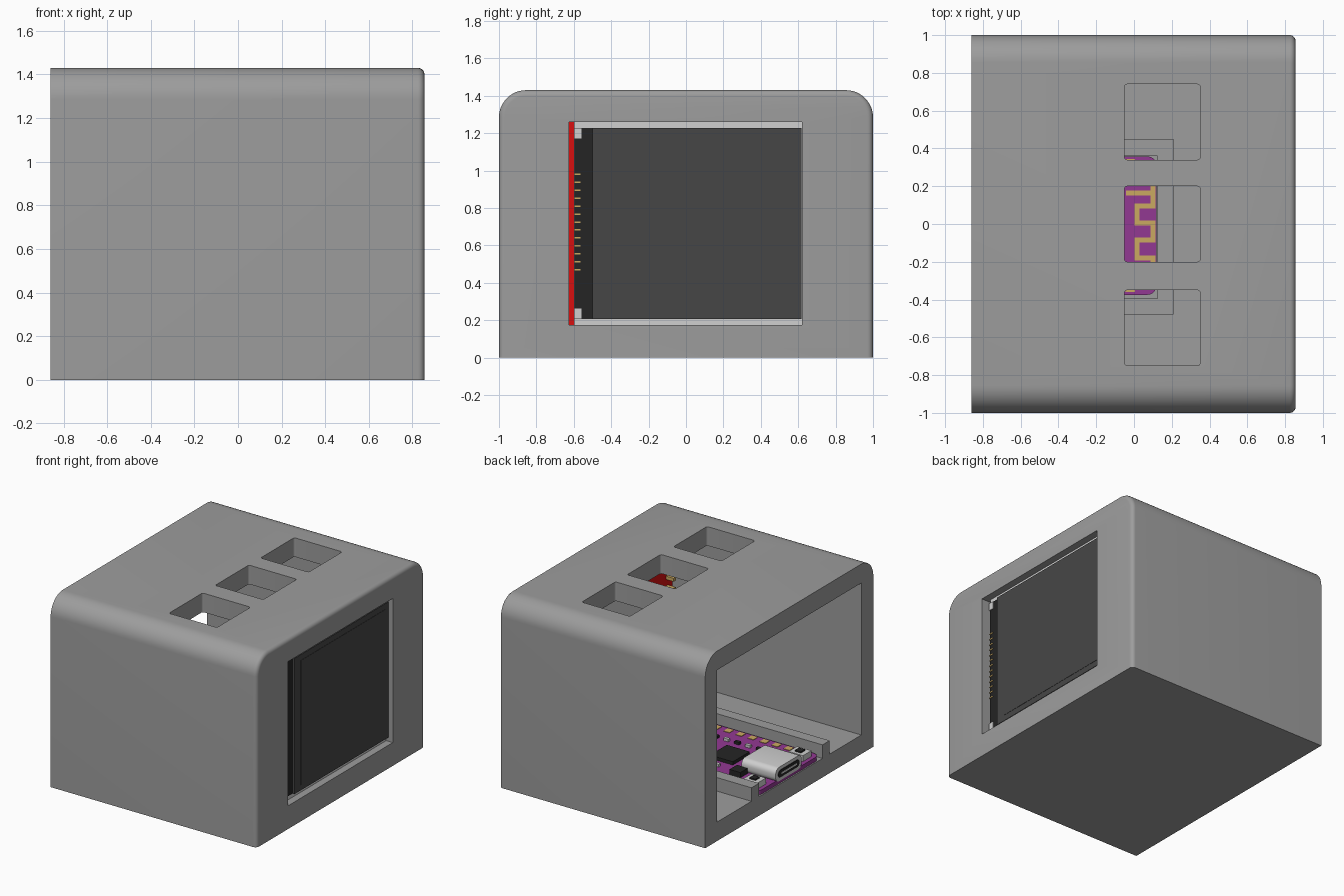
import bpy, bmesh, math
from mathutils import Vector

cube = bpy.data.objects.get("Cube")
if cube:
    bpy.data.objects.remove(cube, do_unlink=True)


def material(name, r, g, b):
    m = bpy.data.materials.new(name)
    m.use_nodes = True
    m.diffuse_color = (r, g, b, 1)
    m.node_tree.nodes["Principled BSDF"].inputs["Base Color"].default_value = (r, g, b, 1)
    return m


GREY = material("case grey", .337, .337, .337)
SILVER = material("silver", .63, .63, .63)
PANEL = material("screen charcoal", .062, .062, .062)
BLACK = material("black", .018, .018, .018)
RED = material("board red", .68, .005, .005)
PURPLE = material("board purple", .29, .04, .29)
GOLD = material("gold", .6, .4, .12)


def finish(name, bm, mat, smooth=False):
    bmesh.ops.recalc_face_normals(bm, faces=bm.faces[:])
    mesh = bpy.data.meshes.new(name)
    bm.to_mesh(mesh)
    bm.free()
    mesh.materials.append(mat)
    ob = bpy.data.objects.new(name, mesh)
    bpy.context.collection.objects.link(ob)
    if smooth:
        activate(ob)
        bpy.ops.object.shade_smooth_by_angle(angle=math.radians(30))
    return ob


def activate(ob):
    bpy.ops.object.select_all(action='DESELECT')
    ob.select_set(True)
    bpy.context.view_layer.objects.active = ob


def box(name, x, y, z, mat, round_axis=None, radius=0):
    """Box from three (low, high) ranges, optionally rounded along one axis."""
    bm = bmesh.new()
    bmesh.ops.create_cube(bm, size=1)
    for v in bm.verts:
        v.co = Vector([lo + (c + .5) * (hi - lo) for c, (lo, hi) in zip(v.co, (x, y, z))])
    if round_axis is not None:
        edges = [e for e in bm.edges
                 if abs((e.verts[0].co - e.verts[1].co).normalized()[round_axis]) > .9]
        bmesh.ops.bevel(bm, geom=edges, offset=radius, segments=5, profile=.5, affect='EDGES')
    return finish(name, bm, mat, round_axis is not None)


# Case shell: arched block with a softened screen-side rim
BACK, FRONT, TOP, WALL, R = -.86, .855, 1.43, .143, .145
bm = bmesh.new()
profile = [(-1, 0), (1, 0)]
for side, start in ((1, 0), (-1, 90)):
    for i in range(13):
        a = math.radians(start + i * 7.5)
        profile.append((side * (1 - R) + R * math.cos(a), TOP - R + R * math.sin(a)))
face = bm.faces.new([bm.verts.new((BACK, y, z)) for y, z in profile])
ext = bmesh.ops.extrude_face_region(bm, geom=[face])
for v in ext["geom"]:
    if isinstance(v, bmesh.types.BMVert):
        v.co.x = FRONT
rim = [e for e in bm.edges if all(v.co.x > .8 for v in e.verts)
       and max(v.co.z for v in e.verts) > .01]
bmesh.ops.bevel(bm, geom=rim, offset=.03, segments=5, profile=.5, affect='EDGES')
case = finish("case", bm, GREY)

# Cavity open at the back, screen opening, three top windows
inner = 1 - WALL
cutters = [
    box("cavity_cutter", (-1.2, FRONT - WALL), (-inner, inner), (WALL, TOP - WALL), GREY),
    box("screen_cutter", (.6, 1.2), (-.625, .62), (.175, 1.26), GREY)]
for y in (-.55, 0, .54):
    cutters.append(box("window_cutter", (-.05, .35), (y - .2, y + .2), (1.1, 1.6), GREY, 2, .015))
for cutter in cutters:
    cutter.hide_render = True
    mod = case.modifiers.new("cut", 'BOOLEAN')
    mod.operation = 'DIFFERENCE'
    mod.solver = 'EXACT'
    mod.object = cutter
    activate(case)
    bpy.ops.object.modifier_apply(modifier=mod.name)
    bpy.data.objects.remove(cutter, do_unlink=True)
activate(case)
bpy.ops.object.shade_smooth_by_angle(angle=math.radians(30))

# Tray on the floor for the controller board
RAIL = (WALL - .01, .245)
box("tray_rail_left", (BACK, .21), (.36, .45), RAIL, GREY)
box("tray_rail_right", (BACK, .21), (-.48, -.395), RAIL, GREY)
box("tray_end_stop", (.125, .21), (-.4, .37), RAIL, GREY)

# Controller board and its parts
BT = .175
box("controller_board", (-.85, .12), (-.375, .358), (WALL, BT), PURPLE, 2, .05)
box("usb_socket", (-.855, -.57), (-.155, .155), (BT - .01, .27), SILVER, 0, .042)
box("usb_mouth", (-.858, -.85), (-.125, .125), (.19, .245), BLACK, 0, .026)
box("usb_tongue", (-.86, -.85), (-.09, .09), (.211, .224), SILVER)
box("main_chip", (-.46, -.27), (-.1, .1), (BT, .2), BLACK)
box("regulator", (-.62, -.53), (.15, .24), (BT, .215), BLACK)
for y in (-.27, .27):
    box("push_button", (-.82, -.7), (y - .05, y + .05), (BT, .22), SILVER)
    box("button_cap", (-.785, -.735), (y - .025, y + .025), (.22, .23), BLACK)
for i in range(8):
    x = -.72 + i * .1
    for y in (-.335, .318):
        box("solder_pad", (x - .025, x + .025), (y - .025, y + .025), (BT, BT + .004), GOLD)
for i in range(6):
    x = -.56 + i * .09
    for y in (-.2, .17):
        if x > -.45 or y < 0:
            box("small_part", (x - .02, x + .02), (y - .012, y + .012), (BT, BT + .02),
                (SILVER, BLACK)[i % 2])

# Meandering antenna trace
trace = [(-.03, .165), (.1, .165), (.1, .19), (.1, .095), (.015, .095), (.015, .005), (.1, .005),
         (.1, -.085), (.015, -.085), (.015, -.18), (.1, -.18), (.1, -.2)]
for (x0, y0), (x1, y1) in zip(trace, trace[1:]):
    w = .013
    box("antenna", (min(x0, x1) - w, max(x0, x1) + w), (min(y0, y1) - w, max(y0, y1) + w),
        (BT, BT + .005), GOLD)

# Display module behind the front wall
box("display_board", (.665, .71), (-.79, .8), (.165, 1.27), RED)
box("card_slot", (.6, .665), (-.38, .5), (.3, 1.13), SILVER)
for i in range(8):
    z = .45 + i * .075
    box("header_pin", (.6, .665), (-.735, -.71), (z - .0125, z + .0125), GOLD)
box("display_frame", (.7, .8), (-.6, .62), (.175, 1.26), SILVER)
box("display_edge_strip", (.78, .806), (-.597, -.5), (.207, 1.228), BLACK)
box("display_panel", (.78, .822), (-.5, .618), (.207, 1.228), PANEL)
box("active_area", (.82, .824), (-.43, .58), (.25, 1.185), PANEL)
for z in (.235, 1.2):
    box("frame_corner", (.79, .81), (-.6, -.56), (z - .028, z + .028), SILVER)
for i in range(13):
    z = .47 + i * .0425
    box("contact", (.8, .809), (-.6, -.565), (z - .004, z + .004), GOLD)
